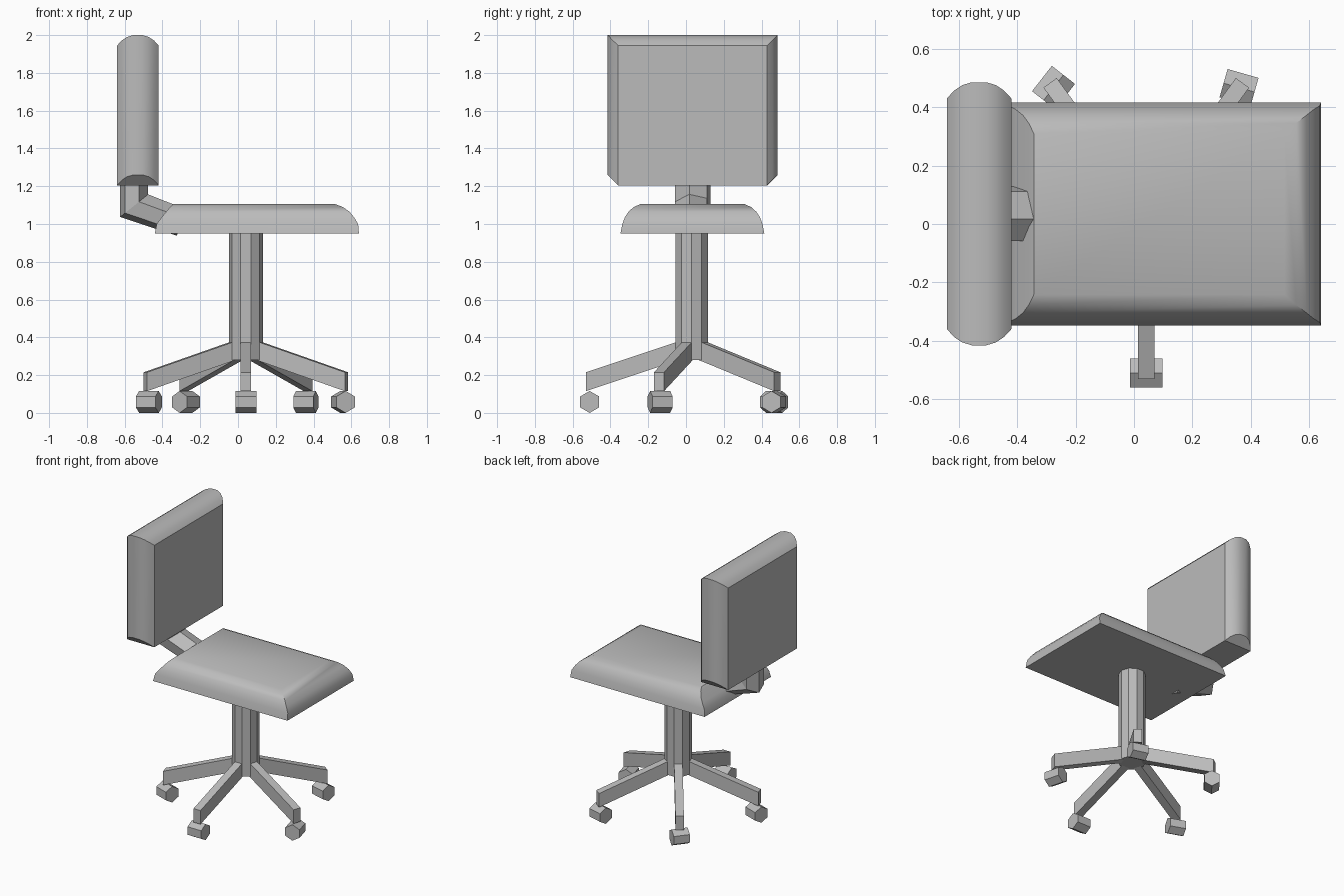
import bpy, bmesh, math
from mathutils import Vector, Matrix

cube = bpy.data.objects.get("Cube")
if cube:
    bpy.data.objects.remove(cube, do_unlink=True)

grey = bpy.data.materials.new("plain grey")
grey.use_nodes = True
COLOUR = (0.5, 0.5, 0.5, 1)
grey.diffuse_color = COLOUR
grey.node_tree.nodes["Principled BSDF"].inputs["Base Color"].default_value = COLOUR


def loft(name, rings, smooth=None):
    """Skin a list of point rings and cap both ends."""
    bm = bmesh.new()
    loops = [[bm.verts.new(p) for p in ring] for ring in rings]
    n = len(loops[0])
    for a, b in zip(loops, loops[1:]):
        for i in range(n):
            j = (i + 1) % n
            bm.faces.new((a[i], a[j], b[j], b[i]))
    bm.faces.new(loops[0])
    bm.faces.new(loops[-1])
    bmesh.ops.remove_doubles(bm, verts=bm.verts[:], dist=0.0005)
    bmesh.ops.recalc_face_normals(bm, faces=bm.faces[:])
    mesh = bpy.data.meshes.new(name)
    bm.to_mesh(mesh)
    bm.free()
    mesh.materials.append(grey)
    obj = bpy.data.objects.new(name, mesh)
    bpy.context.collection.objects.link(obj)
    if smooth:
        bpy.ops.object.select_all(action='DESELECT')
        obj.select_set(True)
        bpy.context.view_layer.objects.active = obj
        bpy.ops.object.shade_smooth_by_angle(angle=math.radians(smooth))
    return obj


def polygon(n, r, phase=0):
    return [(r * math.cos(phase + math.tau * i / n),
             r * math.sin(phase + math.tau * i / n)) for i in range(n)]


HUB = Vector((0.042, 0.03, 0))

# Seat cushion: height, then inset at the front edge, back edge and sides
seat_layers = [(0.95, 0, 0, 0), (1.0, 0.004, 0.01, 0.01), (1.035, 0.025, 0.035, 0.023),
               (1.065, 0.05, 0.06, 0.043), (1.09, 0.085, 0.08, 0.07),
               (1.105, 0.125, 0.097, 0.105)]
loft("seat", [[(-0.44 + b, -0.347 + s, z), (0.64 - f, -0.347 + s, z),
               (0.64 - f, 0.415 - s, z), (-0.44 + b, 0.415 - s, z)]
              for z, f, b, s in seat_layers], 32)

# Backrest cushion: rounded top and sides, clipped lower corners
R = 0.055
back_rings = []
for x, d in [(-0.64, R), (-0.615, 0.028), (-0.588, 0.01), (-0.555, 0),
             (-0.505, 0), (-0.472, 0.01), (-0.445, 0.028), (-0.42, R)]:
    lo, hi, z = -0.415, 0.485, 1.205
    back_rings.append([(x, lo + R, z), (x, lo + d, z + R - d), (x, lo + d, 2 - d),
                       (x, hi - d, 2 - d), (x, hi - d, z + R - d), (x, hi - R, z)])
loft("backrest", back_rings, 32)

# Bent hexagonal bracket from the backrest to the underside of the seat
section = [(0.75 * v, -u) for u, v in polygon(6, 0.1, math.radians(20))]
bracket_rings = []
for cx, cz, dx, dz in [(-0.55, 1.23, 1, 0), (-0.55, 1.097, 1, 0.81), (-0.3, 1.008, 0.32, 0.95)]:
    bracket_rings.append([(cx + t * dx, 0.035 + y, cz + t * dz) for t, y in section])
loft("back_bracket", bracket_rings)

# Ten-sided column
loft("column", [[(HUB.x + x, HUB.y + y, z) for x, y in polygon(10, 0.09)]
                for z in (0.28, 0.96)])

# Five sloping legs, each with a hexagonal caster turned its own way
W = 0.028
for i, swivel in enumerate([0, 105, -16, 52, -20]):
    angle = math.radians(-90 + 72 * i)
    turn = Matrix.Translation(HUB) @ Matrix.Rotation(angle, 4, 'Z')
    leg = [[turn @ Vector((r, y, z + h)) for y, h in
            ((-W, 0), (W, 0), (W, 0.1), (-W, 0.1))]
           for r, z in ((0.06, 0.282), (0.56, 0.115))]
    loft(f"leg_{i + 1}", leg)
    place = (Matrix.Translation(turn @ Vector((0.54, 0, 0.058)))
             @ Matrix.Rotation(math.radians(swivel), 4, 'Z'))
    loft(f"caster_{i + 1}", [[place @ Vector((x, y, z)) for y, z in
                              polygon(6, 0.058, math.pi / 2)]
                             for x in (-0.055, 0.055)])
